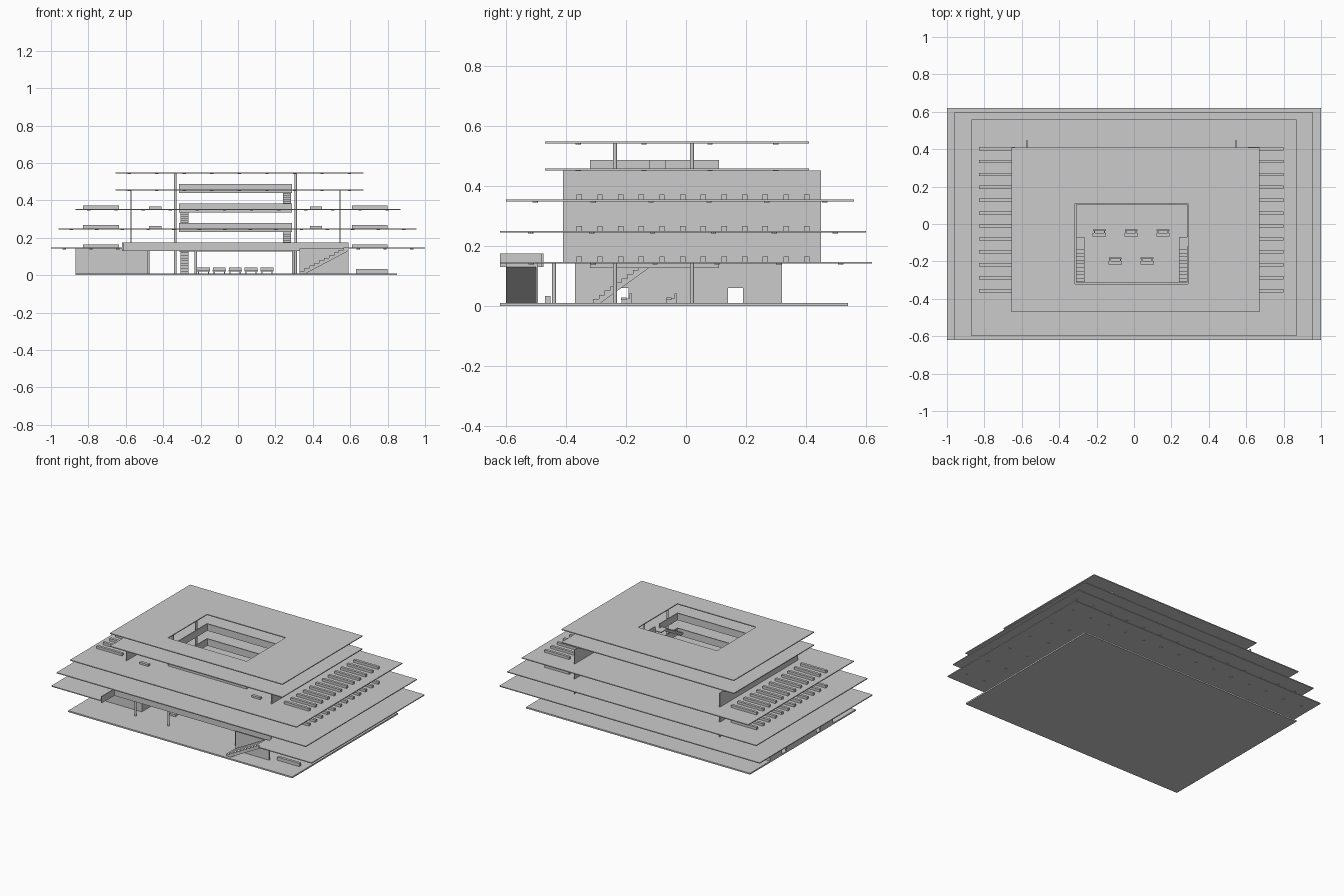
import bpy, bmesh, math
from mathutils import Vector, Matrix

if "Cube" in bpy.data.objects:
    bpy.data.objects.remove(bpy.data.objects["Cube"])

grey = bpy.data.materials.new("pale grey")
grey.use_nodes = True
colour = (0.6, 0.6, 0.6, 1)
grey.diffuse_color = colour
grey.node_tree.nodes["Principled BSDF"].inputs["Base Color"].default_value = colour


def finish(name, bm):
    bmesh.ops.recalc_face_normals(bm, faces=bm.faces)
    mesh = bpy.data.meshes.new(name)
    bm.to_mesh(mesh)
    bm.free()
    mesh.materials.append(grey)
    obj = bpy.data.objects.new(name, mesh)
    bpy.context.collection.objects.link(obj)
    return obj


def add_box(bm, x0, x1, y0, y1, z0, z1):
    centre = Vector((x0 + x1, y0 + y1, z0 + z1)) / 2
    size = Matrix.Diagonal((x1 - x0, y1 - y0, z1 - z0, 1))
    bmesh.ops.create_cube(bm, size=1, matrix=Matrix.Translation(centre) @ size)


def boxes(name, items):
    bm = bmesh.new()
    for item in items:
        add_box(bm, *item)
    return finish(name, bm)


def plate(name, outline, voids, place, thickness):
    """Flat plate with rectangular openings; place maps (u, v) to space."""
    rects = [outline] + voids
    us = sorted({u for r in rects for u in r[:2]})
    vs = sorted({v for r in rects for v in r[2:]})
    bm = bmesh.new()
    for u0, u1 in zip(us, us[1:]):
        for v0, v1 in zip(vs, vs[1:]):
            u, v = (u0 + u1) / 2, (v0 + v1) / 2
            if any(a < u < b and c < v < d for a, b, c, d in voids):
                continue
            ring = [(u0, v0), (u1, v0), (u1, v1), (u0, v1)]
            bm.faces.new([bm.verts.new(place(*p)) for p in ring])
    bmesh.ops.remove_doubles(bm, verts=bm.verts, dist=1e-5)
    out = bmesh.ops.extrude_face_region(bm, geom=bm.faces[:])
    moved = [g for g in out["geom"] if isinstance(g, bmesh.types.BMVert)]
    bmesh.ops.translate(bm, verts=moved, vec=thickness)
    return finish(name, bm)


COURT = (-0.315, 0.29, -0.32, 0.11)
NOTCH = (-0.62, 0.59, -0.62, -0.475)
SLAB = 0.006
GROUND = 0.01

# Floors: outline and top height
floors = [
    ("first_floor", (-1, 1, -0.62, 0.62), 0.148, [COURT, NOTCH]),
    ("second_floor", (-0.96, 0.955, -0.62, 0.60), 0.251, [COURT]),
    ("third_floor", (-0.87, 0.87, -0.60, 0.56), 0.355, [COURT]),
    ("fourth_floor", (-0.655, 0.67, -0.47, 0.41), 0.459, [COURT]),
    ("roof", (-0.655, 0.67, -0.47, 0.41), 0.549, [COURT]),
]
boxes("ground_slab", [(-0.87, 0.85, -0.62, 0.54, 0, GROUND)])


def lamp_grid(name, outline, z, voids):
    """Small round ceiling lamps below a slab."""
    bm = bmesh.new()
    x0, x1, y0, y1 = outline
    nx, ny = round((x1 - x0) / 0.14), round((y1 - y0) / 0.2)
    for i in range(nx):
        for j in range(ny):
            x = x0 + (i + 0.5) * (x1 - x0) / nx
            y = y0 + (j + 0.5) * (y1 - y0) / ny
            if any(a - 0.02 < x < b + 0.02 and c - 0.02 < y < d + 0.02 for a, b, c, d in voids):
                continue
            bmesh.ops.create_cone(bm, cap_ends=True, segments=8, radius1=0.009, radius2=0.009,
                                  depth=0.004, matrix=Matrix.Translation((x, y, z)))
    finish(name, bm)


for name, outline, top, voids in floors:
    plate(name, outline, voids, lambda u, v, z=top: (u, v, z - SLAB), (0, 0, SLAB))
    lamp_grid(name + "_lamps", outline, top - SLAB - 0.001, voids)

# Parapets round the courtyard, with a gap at each stair landing
T = 0.007
cx0, cx1, cy0, cy1 = COURT
for i, (name, outline, top, voids) in enumerate(floors[:4]):
    z0, z1 = top - 0.02, top + 0.028
    items = [(cx0, cx1, cy0, cy0 + T, z0, z1), (cx0, cx1, cy1 - T, cy1, z0, z1)]
    for side, x in ((0, cx0), (1, cx1 - T)):
        if side == i % 2:
            items += [(x, x + T, cy0, -0.12, z0, z1), (x, x + T, -0.07, cy1, z0, z1)]
        else:
            items.append((x, x + T, cy0, cy1, z0, z1))
    boxes(name + "_court_parapet", items)

# Parapet round the entrance recess
nx0, nx1, ny0, ny1 = NOTCH
boxes("entrance_parapet", [
    (nx0, nx0 + T, ny0, ny1, 0.13, 0.175),
    (nx0, nx1, ny1 - T, ny1, 0.13, 0.175)])


def stair(name, start, run, width, rise, steps=10):
    """Stepped flight with a sloped underside; run and width are vectors."""
    bm = bmesh.new()
    start, run, width = Vector(start), Vector(run), Vector(width)
    up = Vector((0, 0, rise / steps))
    points = []
    for i in range(steps):
        points += [start + run * i / steps + up * i, start + run * i / steps + up * (i + 1)]
    points.append(start + run + up * steps)
    points.append(start + run + up * (steps - 1.3))
    points.append(start + run * 1.3 / steps)
    face = bm.faces.new([bm.verts.new(p) for p in points])
    out = bmesh.ops.extrude_face_region(bm, geom=[face])
    bmesh.ops.translate(bm, vec=width, verts=[g for g in out["geom"] if isinstance(g, bmesh.types.BMVert)])
    return finish(name, bm)


# Courtyard flights climb on alternating sides
levels = [GROUND] + [f[2] for f in floors[:4]]
for i in range(4):
    x = cx0 + T if i % 2 == 0 else cx1 - T - 0.043
    low, high = levels[i], levels[i + 1]
    stair("court_stair", (x, -0.31, low), (0, 0.19, 0), (0.043, 0, 0), high - low)
    edge = cx0 if i % 2 == 0 else cx1 - 0.05
    boxes("stair_landing", [(edge, edge + 0.05, -0.12, -0.07, high - SLAB, high)])

# Entrance flight and the wall behind it
stair("entrance_stair", (0.33, -0.60, GROUND), (0.26, 0, 0), (0, 0.10, 0), 0.138)
boxes("entrance_stair_wall", [(0.33, 0.59, -0.50, -0.494, GROUND, 0.142)])

# Ground floor wing with doorways through both long walls
doors = [(-0.232, -0.192, GROUND, 0.06), (0.14, 0.19, GROUND, 0.06)]
for x in (-0.87, -0.486):
    plate("wing_side_wall", (-0.37, 0.32, GROUND, 0.142), doors,
          lambda u, v, x=x: (x, u, v), (0.006, 0, 0))
boxes("wing_end_walls", [(-0.87, -0.48, y, y + 0.006, GROUND, 0.142) for y in (-0.37, 0.314)])

# Tall side walls between the first and fourth floors
for x in (-0.575, 0.542):
    boxes("side_wall", [(x, x + 0.005, -0.41, 0.45, 0.148, 0.453)])


def column(name, x, y, z1):
    bm = bmesh.new()
    bmesh.ops.create_cone(bm, cap_ends=True, segments=16, radius1=0.007, radius2=0.007,
                          depth=z1 - GROUND, matrix=Matrix.Translation((x, y, (z1 + GROUND) / 2)))
    obj = finish(name, bm)
    for p in obj.data.polygons:
        p.use_smooth = len(p.vertices) == 4


# Full height courtyard columns and short entrance columns
for x in (-0.335, 0.308):
    for y in (-0.237, 0.02):
        column("court_column", x, y, 0.545)
for x in (-0.48, -0.225, 0.295):
    column("entrance_column", x, -0.44, 0.143)

# Rows of planters along both sides of three floors
for name, outline, top, voids in floors[:3]:
    items = []
    for k in range(12):
        y = 0.403 - k * 0.069
        for x0, x1 in ((0.61, 0.80), (-0.83, -0.635)):
            items.append((x0, x1, y - 0.009, y + 0.009, top, top + 0.017))
    boxes(name + "_planters", items)

# Short planters at the front of the middle floors
for name, outline, top, voids in floors[1:3]:
    boxes(name + "_front_planters", [(x, x + 0.065, -0.40, -0.38, top, top + 0.013)
                                     for x in (-0.475, 0.385)])
boxes("ground_planter", [(0.63, 0.80, -0.47, -0.452, GROUND, 0.033)])

# Courtyard benches in two staggered rows
for i in range(5):
    x = -0.185 + i * 0.085
    y = -0.06 if i % 2 == 0 else -0.21
    boxes("bench", [
        (x - 0.036, x + 0.036, y - 0.007, y + 0.012, 0.02, 0.028),
        (x - 0.034, x + 0.034, y + 0.022, y + 0.03, 0.025, 0.042),
        (x - 0.03, x - 0.024, y - 0.005, y + 0.028, GROUND, 0.026),
        (x + 0.024, x + 0.03, y - 0.005, y + 0.028, GROUND, 0.026)])
